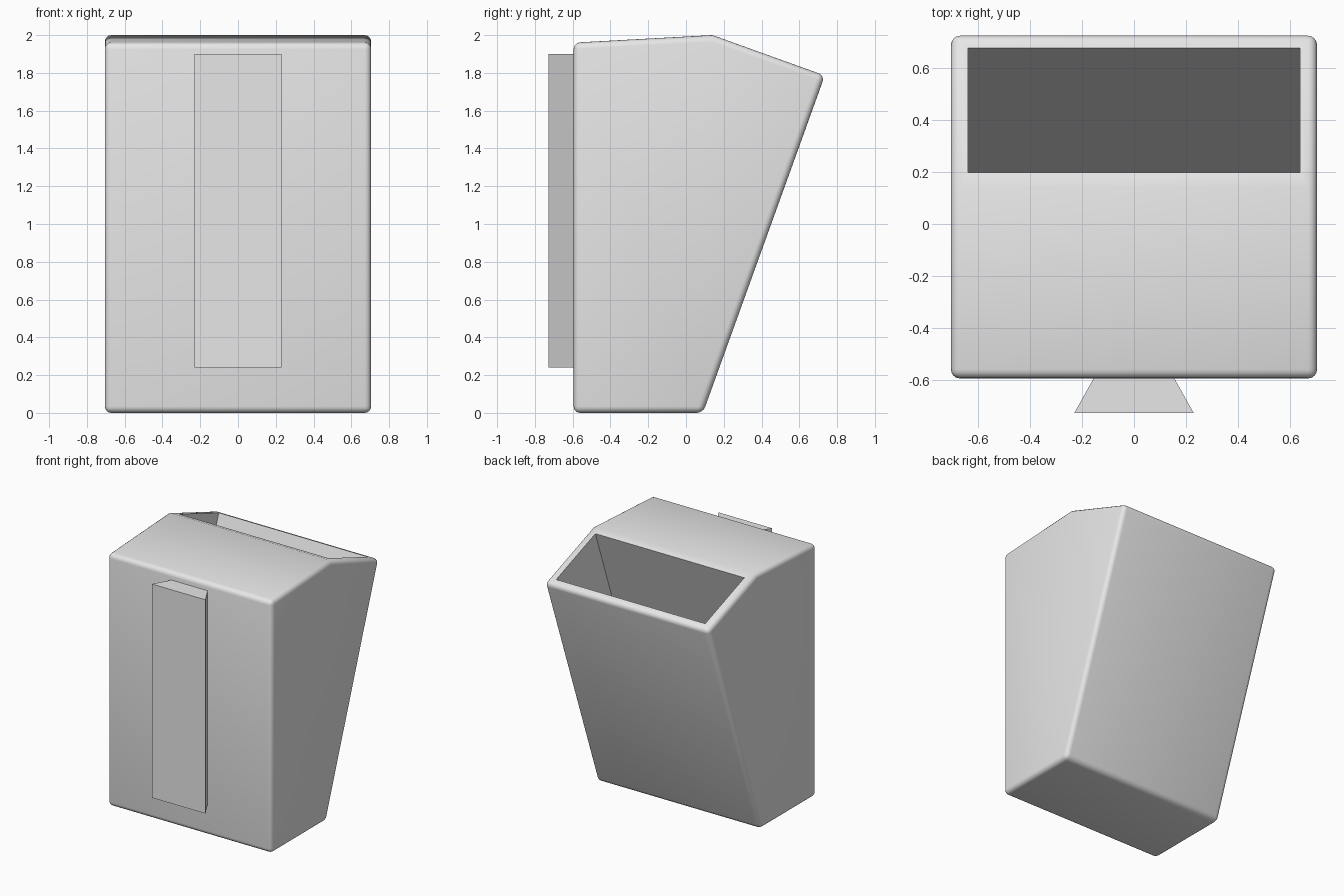
import bpy, bmesh, math
from mathutils import Vector

cube = bpy.data.objects.get("Cube")
if cube:
    bpy.data.objects.remove(cube)

grey = bpy.data.materials.new("light grey plastic")
colour = (0.8, 0.8, 0.8, 1)
grey.use_nodes = True
grey.diffuse_color = colour
grey.node_tree.nodes["Principled BSDF"].inputs["Base Color"].default_value = colour


def prism(points, offset):
    """Extrude a closed outline along the offset vector."""
    bm = bmesh.new()
    face = bm.faces.new([bm.verts.new(p) for p in points])
    new = bmesh.ops.extrude_face_region(bm, geom=[face], use_keep_orig=True)["geom"]
    verts = [g for g in new if isinstance(g, bmesh.types.BMVert)]
    bmesh.ops.translate(bm, verts=verts, vec=offset)
    bmesh.ops.recalc_face_normals(bm, faces=bm.faces[:])
    return bm


def add_object(name, bm):
    mesh = bpy.data.meshes.new(name)
    bm.to_mesh(mesh)
    bm.free()
    mesh.materials.append(grey)
    obj = bpy.data.objects.new(name, mesh)
    bpy.context.collection.objects.link(obj)
    return obj


# Bin body: side profile (y, z) pulled across the width
half_width = 0.705
ridge = Vector((0, 0.14, 2.0))
lip = Vector((0, 0.735, 1.786))
profile = [(-0.595, 0), (0.09, 0), lip.yz, ridge.yz, (-0.595, 1.96)]
bm = prism([(-half_width, y, z) for y, z in profile], (2 * half_width, 0, 0))

# Round every outer edge except the shallow ridge
edges = [e for e in bm.edges if e.calc_face_angle() > math.radians(40)]
bmesh.ops.bevel(bm, geom=edges, offset=0.035, segments=4, profile=0.5,
                affect='EDGES', clamp_overlap=True)

# Opening: inset the sloping top face and push it down parallel to the back
along = (lip - ridge).normalized()
normal = Vector((0, -along.z, along.y))
bm.normal_update()
mouth = max((f for f in bm.faces if f.normal.dot(normal) > 0.999),
            key=lambda f: f.calc_area())
bmesh.ops.inset_individual(bm, faces=[mouth], thickness=0.02)
length = (lip - ridge).length
middle = mouth.calc_center_median()
for v in mouth.verts:
    t = 0.062 if (v.co - middle).dot(along) < 0 else length - 0.06
    side = math.copysign(0.64, v.co.x)
    v.co = ridge + along * t + Vector((side, 0, 0))

new = bmesh.ops.extrude_face_region(bm, geom=[mouth])["geom"]
floor_verts = [g for g in new if isinstance(g, bmesh.types.BMVert)]
bmesh.ops.translate(bm, verts=floor_verts, vec=normal * -1.75)
if mouth.is_valid:
    bmesh.ops.delete(bm, geom=[mouth], context='FACES_ONLY')
bmesh.ops.recalc_face_normals(bm, faces=bm.faces[:])
body = add_object("bin_body", bm)

bpy.ops.object.select_all(action='DESELECT')
body.select_set(True)
bpy.context.view_layer.objects.active = body
bpy.ops.object.shade_smooth_by_angle(angle=math.radians(30))

# Dovetail mounting rail on the front
rail = [(-0.23, -0.728), (0.23, -0.728), (0.155, -0.594), (-0.155, -0.594)]
add_object("dovetail_rail", prism([(x, y, 0.24) for x, y in rail], (0, 0, 1.66)))
